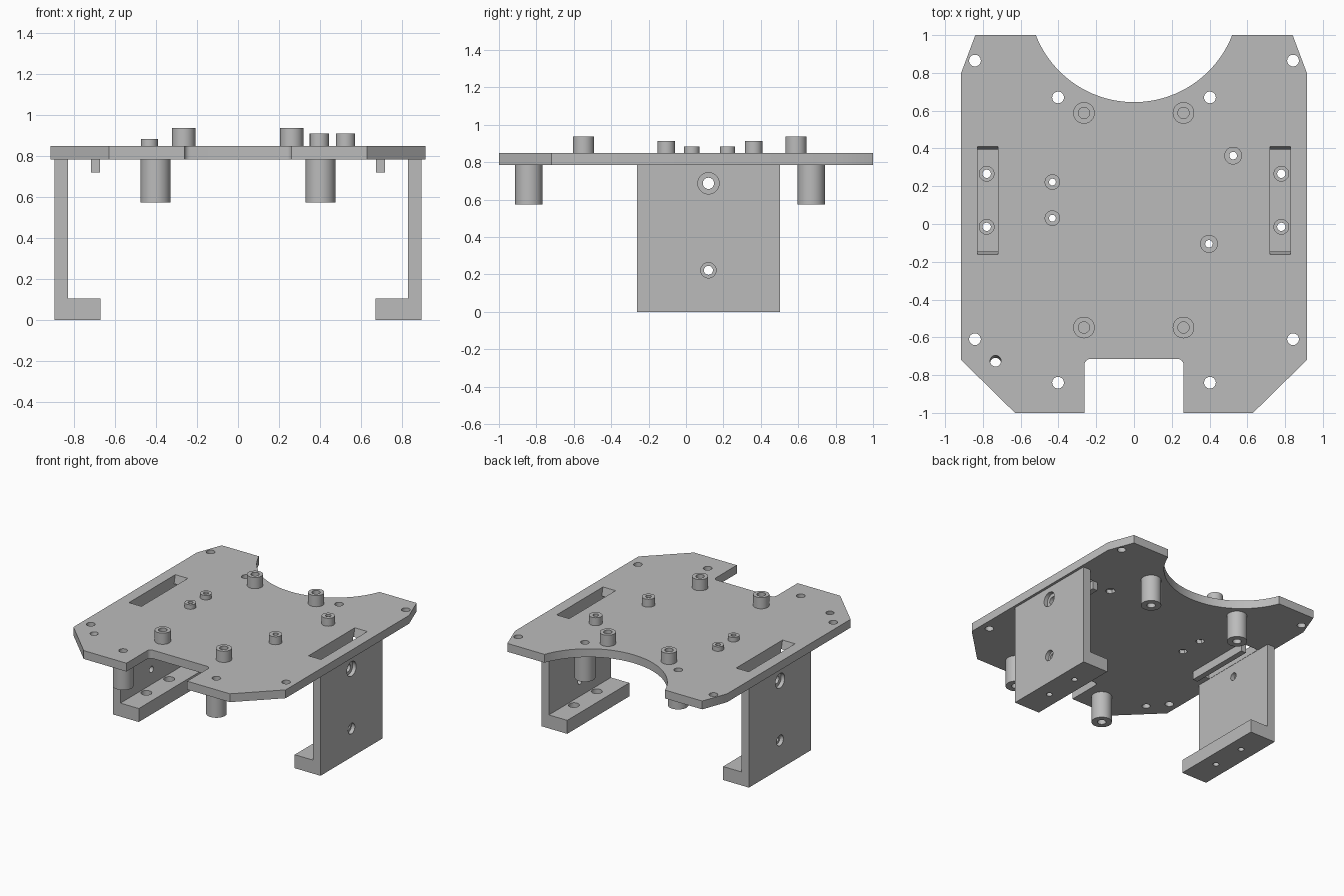
import bpy, bmesh
from math import sin, cos, pi, asin
from mathutils import Matrix, Vector

if "Cube" in bpy.data.objects:
    bpy.data.objects.remove(bpy.data.objects["Cube"], do_unlink=True)

grey = bpy.data.materials.new("plain grey")
grey.use_nodes = True
TINT = (0.5, 0.5, 0.5, 1)
grey.diffuse_color = TINT
grey.node_tree.nodes["Principled BSDF"].inputs["Base Color"].default_value = TINT

PLATE_LOW, PLATE_TOP = 0.785, 0.85


def finish(name, bm):
    bmesh.ops.recalc_face_normals(bm, faces=bm.faces)
    mesh = bpy.data.meshes.new(name)
    bm.to_mesh(mesh)
    bm.free()
    obj = bpy.data.objects.new(name, mesh)
    bpy.context.collection.objects.link(obj)
    mesh.materials.append(grey)
    return obj


def activate(obj):
    bpy.ops.object.select_all(action='DESELECT')
    obj.select_set(True)
    bpy.context.view_layer.objects.active = obj


def smooth(obj):
    activate(obj)
    bpy.ops.object.shade_smooth_by_angle(angle=pi / 6)


def prism(bm, points, offset):
    """Extrude a flat outline along an offset vector."""
    face = bm.faces.new([bm.verts.new(p) for p in points])
    new = bmesh.ops.extrude_face_region(bm, geom=[face])["geom"]
    bmesh.ops.translate(bm, vec=offset, verts=[v for v in new if isinstance(v, bmesh.types.BMVert)])


def rod(bm, start, end, radius, sides=40):
    """Solid cylinder between two points."""
    start, end = Vector(start), Vector(end)
    axis = end - start
    turn = axis.to_track_quat('Z', 'Y').to_matrix().to_4x4()
    bmesh.ops.create_cone(bm, cap_ends=True, segments=sides, radius1=radius, radius2=radius,
                          depth=axis.length, matrix=Matrix.Translation((start + end) / 2) @ turn)


def cut(obj, cutter_bm):
    cutter = finish("cutter", cutter_bm)
    cutter.hide_render = True
    mod = obj.modifiers.new("holes", 'BOOLEAN')
    mod.operation, mod.solver, mod.object = 'DIFFERENCE', 'EXACT', cutter
    mod.use_self = True
    activate(obj)
    bpy.ops.object.modifier_apply(modifier=mod.name)
    bpy.data.objects.remove(cutter, do_unlink=True)


def tube(name, x, y, low, high, outer, inner):
    """Hollow standoff made of four rings."""
    bm = bmesh.new()
    n = 40
    rings = [[bm.verts.new((x + r * cos(2 * pi * i / n), y + r * sin(2 * pi * i / n), z))
              for i in range(n)]
             for r, z in ((outer, low), (outer, high), (inner, high), (inner, low))]
    for k in range(4):
        a, b = rings[k], rings[(k + 1) % 4]
        for i in range(n):
            j = (i + 1) % n
            bm.faces.new((a[i], a[j], b[j], b[i]))
    smooth(finish(name, bm))


# Plate outline: right half, then mirrored to the left
R, CY = 0.558, 1.203
half = []
span = asin(0.52 / R)
for i in range(25):                       # round bay at the back
    a = span * i / 24
    half.append((R * sin(a), CY - R * cos(a)))
half += [(0.84, 1), (0.915, 0.8), (0.915, -0.72), (0.63, -1), (0.262, -1)]
for i in range(7):                        # filleted notch at the front
    a = pi / 2 * i / 6
    half.append((0.232 + 0.03 * cos(a), -0.745 + 0.03 * sin(a)))
outline = half + [(-x, y) for x, y in reversed(half[1:])]
bm = bmesh.new()
prism(bm, [(x, y, PLATE_LOW) for x, y in outline], (0, 0, PLATE_TOP - PLATE_LOW))
plate = finish("top_plate", bm)

# Standoffs above the plate: x, y, top, outer radius, hole radius
small_posts = [(0.525, 0.362, 0.912, 0.047, 0.02), (0.397, -0.105, 0.912, 0.047, 0.02),
               (-0.432, 0.222, 0.885, 0.041, 0.018), (-0.432, 0.031, 0.885, 0.041, 0.018)]
leg_spots = [(s * 0.402, y) for s in (-1, 1) for y in (0.67, -0.84)]

# Plate holes, nut pockets and flared slots
cuts = bmesh.new()
for x, y in leg_spots + [(s * 0.842, y) for s in (-1, 1) for y in (0.865, -0.61)]:
    rod(cuts, (x, y, 0.7), (x, y, 0.9), 0.031)
rod(cuts, (-0.733, -0.755, 0.7), (-0.733, -0.715, 0.9), 0.029)
for x, y, top, outer, inner in small_posts:
    rod(cuts, (x, y, 0.7), (x, y, 0.9), inner)
    rod(cuts, (x, y, 0.7), (x, y, PLATE_LOW + 0.03), outer * 0.8, 6)
for s in (-1, 1):
    prism(cuts, [(s * 0.72, -0.137, 0.75), (s * 0.72, 0.387, 0.75),
                 (s * 0.72, 0.422, 0.9), (s * 0.72, -0.172, 0.9)], (s * 0.108, 0, 0))
cut(plate, cuts)
smooth(plate)

for i, (x, y, top, outer, inner) in enumerate(small_posts):
    tube(f"small_standoff_{i + 1}", x, y, PLATE_TOP, top, outer, inner)
for x in (-0.265, 0.262):
    for y, end in ((0.588, "back"), (-0.548, "front")):
        side = "left" if x > 0 else "right"
        tube(f"{end}_{side}_upper_standoff", x, y, PLATE_TOP, 0.937, 0.057, 0.03)
for x, y in leg_spots:
    end, side = ("back" if y > 0 else "front"), ("left" if x > 0 else "right")
    tube(f"{end}_{side}_lower_standoff", x, y, 0.575, PLATE_LOW, 0.073, 0.031)

# Side brackets with counterbored holes, and the ribs beside the slots
for s, side in ((1, "left"), (-1, "right")):
    bm = bmesh.new()
    section = [(0.895, 0), (0.895, PLATE_LOW), (0.83, PLATE_LOW), (0.83, 0.105),
               (0.672, 0.105), (0.672, 0)]
    prism(bm, [(s * x, -0.262, z) for x, z in section], (0, 0.765, 0))
    bracket = finish(f"{side}_bracket", bm)
    cuts = bmesh.new()
    for z, wide, narrow in ((0.687, 0.057, 0.03), (0.222, 0.041, 0.024)):
        rod(cuts, (s * 0.8, 0.12, z), (s * 0.95, 0.12, z), narrow)
        rod(cuts, (s * 0.865, 0.12, z), (s * 0.95, 0.12, z), wide)
    for y in (0.266, -0.015):
        rod(cuts, (s * 0.78, y, -0.1), (s * 0.78, y, 0.2), 0.022)
        rod(cuts, (s * 0.78, y, 0.06), (s * 0.78, y, 0.2), 0.039)
    cut(bracket, cuts)
    smooth(bracket)

    bm = bmesh.new()
    prism(bm, [(s * 0.673, -0.145, 0.72), (s * 0.673, 0.395, 0.72),
               (s * 0.673, 0.395, PLATE_LOW), (s * 0.673, -0.145, PLATE_LOW)], (s * 0.044, 0, 0))
    finish(f"{side}_slot_rib", bm)
